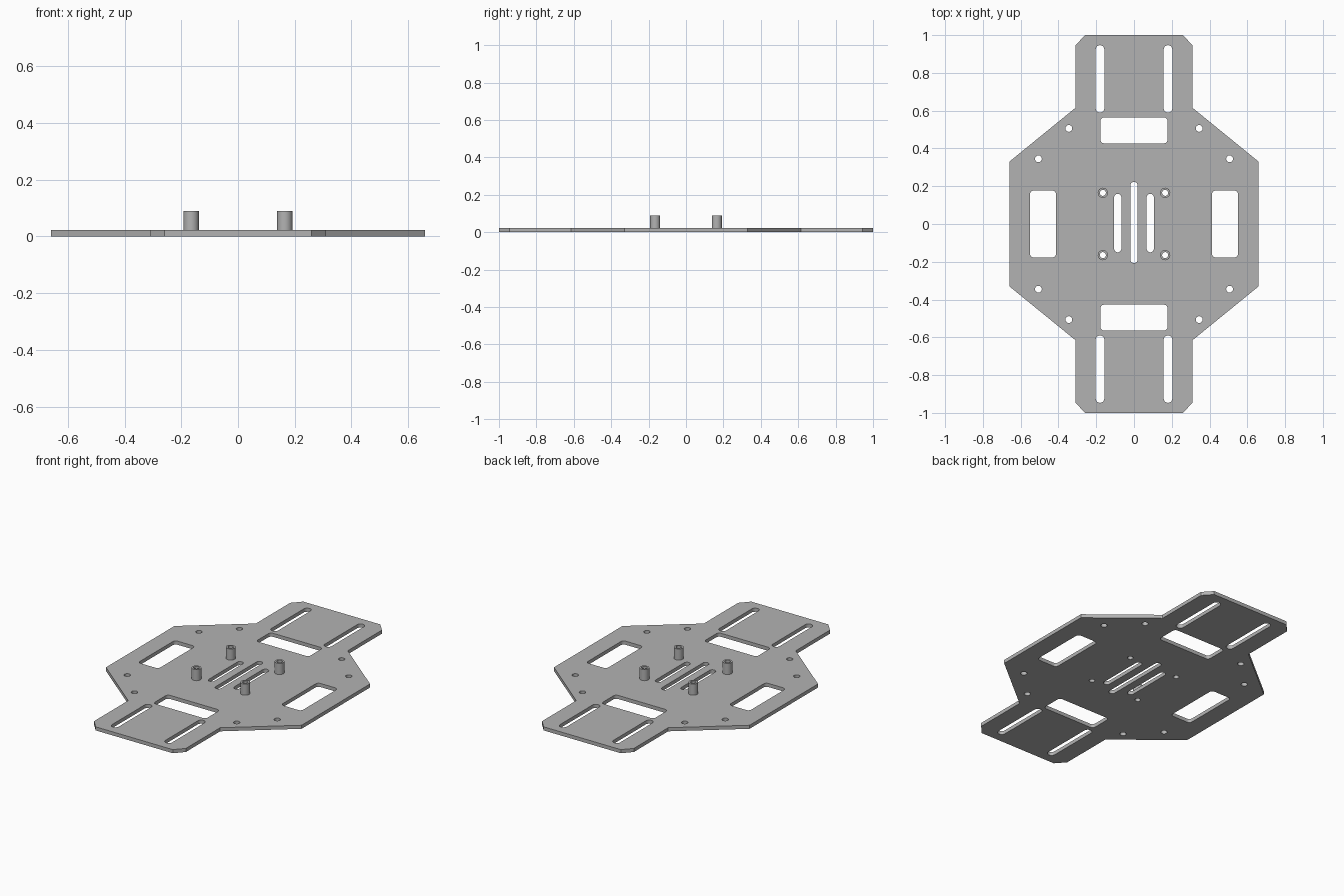
import bpy, bmesh
from math import cos, sin, pi

cube = bpy.data.objects.get("Cube")
if cube:
    bpy.data.objects.remove(cube, do_unlink=True)

THICK = 0.022   # plate thickness
TOP = 0.09      # top of the standoffs
BORE = 0.016    # standoff bore radius
POST = 0.165    # standoff offset in x and y

grey = bpy.data.materials.new("plate grey")
grey.use_nodes = True
colour = (0.45, 0.45, 0.45, 1)
grey.diffuse_color = colour
grey.node_tree.nodes["Principled BSDF"].inputs["Base Color"].default_value = colour


def rounded(cx, cy, w, h, r, steps=6):
    """Rounded rectangle; r = half the short side gives a slot or a circle."""
    pts = []
    for i, (sx, sy) in enumerate([(1, 1), (-1, 1), (-1, -1), (1, -1)]):
        ox, oy = cx + sx * (w / 2 - r), cy + sy * (h / 2 - r)
        for k in range(steps + 1):
            a = (i + k / steps) * pi / 2
            p = (ox + r * cos(a), oy + r * sin(a))
            if not pts or abs(p[0] - pts[-1][0]) + abs(p[1] - pts[-1][1]) > 1e-5:
                pts.append(p)
    if abs(pts[0][0] - pts[-1][0]) + abs(pts[0][1] - pts[-1][1]) < 1e-5:
        pts.pop()
    return pts


def circle(cx, cy, r):
    return rounded(cx, cy, 2 * r, 2 * r, r)


def extrude_profile(name, loops, z0, z1):
    """Fill nested outlines (holes stay open) and extrude from z0 to z1."""
    curve = bpy.data.curves.new(name + " profile", "CURVE")
    curve.dimensions = "2D"
    curve.fill_mode = "BOTH"
    curve.extrude = (z1 - z0) / 2
    for pts in loops:
        s = curve.splines.new("POLY")
        s.points.add(len(pts) - 1)
        for point, (x, y) in zip(s.points, pts):
            point.co = (x, y, 0, 1)
        s.use_cyclic_u = True
    helper = bpy.data.objects.new(name + " helper", curve)
    bpy.context.collection.objects.link(helper)
    bpy.context.view_layer.update()
    deps = bpy.context.evaluated_depsgraph_get()
    mesh = bpy.data.meshes.new_from_object(helper.evaluated_get(deps))
    bpy.data.objects.remove(helper, do_unlink=True)

    bm = bmesh.new()
    bm.from_mesh(mesh)
    bmesh.ops.remove_doubles(bm, verts=bm.verts, dist=1e-5)
    bmesh.ops.translate(bm, verts=bm.verts, vec=(0, 0, (z0 + z1) / 2))
    bmesh.ops.recalc_face_normals(bm, faces=bm.faces)
    bm.to_mesh(mesh)
    bm.free()
    mesh.materials.clear()
    mesh.materials.append(grey)
    obj = bpy.data.objects.new(name, mesh)
    bpy.context.collection.objects.link(obj)
    bpy.ops.object.select_all(action="DESELECT")
    obj.select_set(True)
    bpy.context.view_layer.objects.active = obj
    bpy.ops.object.shade_smooth_by_angle(angle=pi / 6)
    return obj


# Plate outline: one quarter mirrored all round
quarter = [(0.66, 0.33), (0.31, 0.615), (0.31, 0.945), (0.26, 1.0)]
half = quarter + [(-x, y) for x, y in reversed(quarter)]
outline = half + [(-x, -y) for x, y in half]

# Central slots
loops = [outline, rounded(0, 0.008, 0.038, 0.43, 0.019)]
for s in (-1, 1):
    loops += [
        rounded(s * 0.086, 0.005, 0.038, 0.31, 0.019),
        rounded(0, s * 0.496, 0.355, 0.138, 0.02),     # end windows
        rounded(s * 0.482, 0, 0.138, 0.355, 0.02),     # side windows
    ]
    for t in (-1, 1):
        loops += [
            rounded(s * 0.18, t * 0.768, 0.046, 0.357, 0.023),  # end slots
            circle(s * 0.345, t * 0.506, 0.018),       # arm bolt holes
            circle(s * 0.506, t * 0.345, 0.018),
            circle(s * POST, t * POST, BORE),          # standoff holes
        ]
extrude_profile("base_plate", loops, 0, THICK)

# Hollow standoffs
for side, s in (("right", -1), ("left", 1)):
    for end, t in (("front", -1), ("back", 1)):
        x, y = s * POST, t * POST
        extrude_profile(f"standoff_{end}_{side}",
                        [circle(x, y, 0.027), circle(x, y, BORE)], THICK, TOP)
